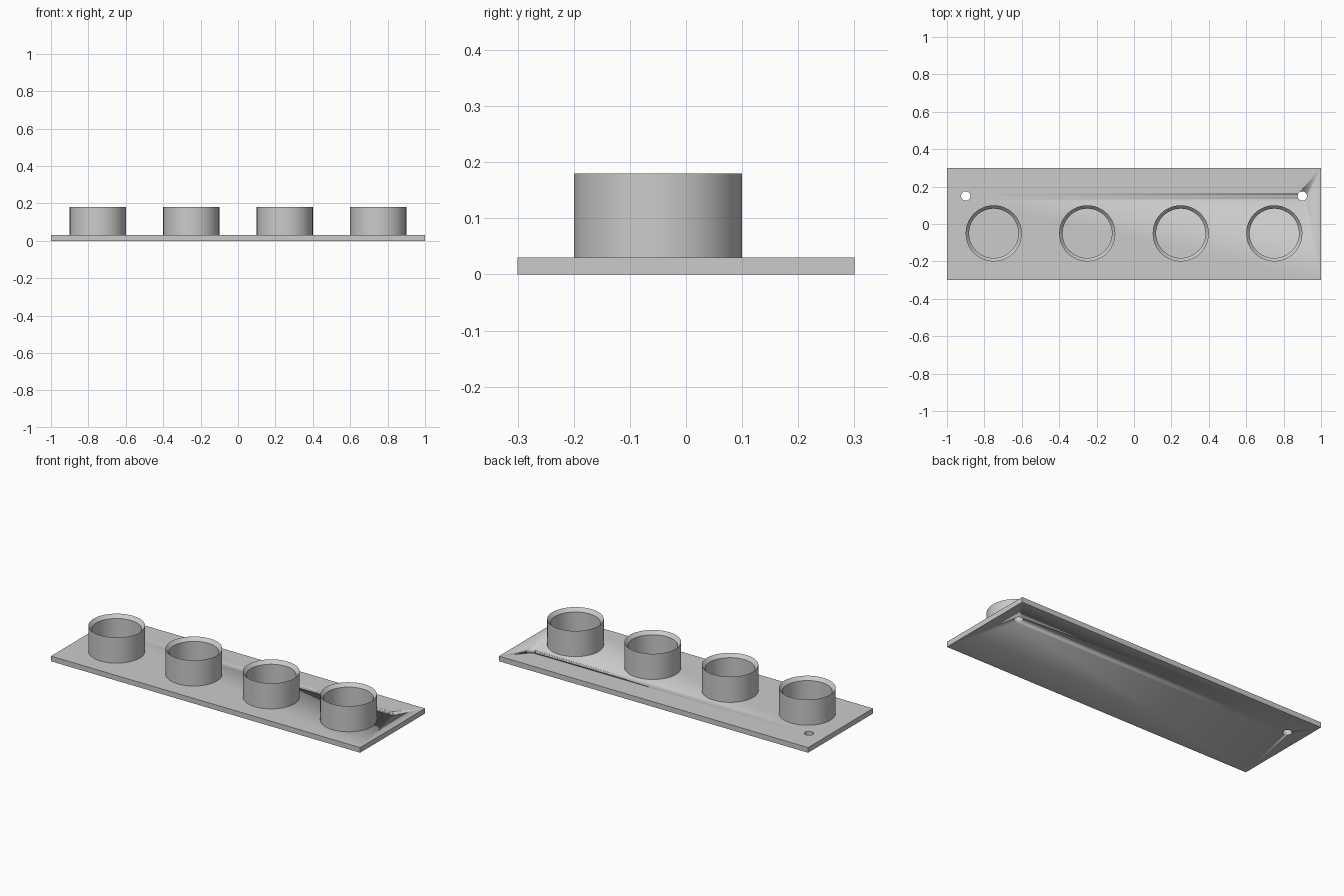
import bpy, bmesh, math

cube = bpy.data.objects.get("Cube")
if cube:
    bpy.data.objects.remove(cube, do_unlink=True)

# Single grey material
grey = bpy.data.materials.new("grey")
grey.use_nodes = True
colour = (0.6, 0.6, 0.6, 1)
grey.diffuse_color = colour
grey.node_tree.nodes["Principled BSDF"].inputs["Base Color"].default_value = colour

THICK, TOP = 0.03, 0.18


def finish(name, bm):
    bmesh.ops.recalc_face_normals(bm, faces=bm.faces)
    mesh = bpy.data.meshes.new(name)
    bm.to_mesh(mesh)
    bm.free()
    obj = bpy.data.objects.new(name, mesh)
    bpy.context.collection.objects.link(obj)
    mesh.materials.append(grey)
    bpy.ops.object.select_all(action="DESELECT")
    obj.select_set(True)
    bpy.context.view_layer.objects.active = obj
    bpy.ops.object.shade_smooth_by_angle(angle=math.radians(25))
    return obj


def ring(bm, radius, z, x, y, sides):
    turn = 2 * math.pi / sides
    return [bm.verts.new((x + radius * math.cos(i * turn), y + radius * math.sin(i * turn), z))
            for i in range(sides)]


def bridge(bm, a, b):
    for i in range(len(a)):
        j = (i + 1) % len(a)
        bm.faces.new((a[i], a[j], b[j], b[i]))


# Base plate with a screw hole near each back corner
bm = bmesh.new()
bmesh.ops.create_cube(bm, size=1)
for v in bm.verts:
    v.co = (v.co.x * 2, v.co.y * 0.6, (v.co.z + 0.5) * THICK)
plate = finish("base_plate", bm)
for side in (-1, 1):
    bm = bmesh.new()
    low, high = (ring(bm, 0.025, z, side * 0.9, 0.15, 24) for z in (-0.05, 0.1))
    bridge(bm, low, high)
    bm.faces.new(low)
    bm.faces.new(high)
    cutter = finish("screw_hole_cutter", bm)
    cutter.hide_render = True
    cutter.hide_set(True)
    cutter.display_type = "WIRE"
    cut = plate.modifiers.new("screw_hole", "BOOLEAN")
    cut.operation = "DIFFERENCE"
    cut.solver = "EXACT"
    cut.object = cutter

# Apply the cuts and drop the cutters
bpy.context.view_layer.objects.active = plate
plate.select_set(True)
for cut in list(plate.modifiers):
    cutter = getattr(cut, "object", None)
    bpy.ops.object.modifier_apply(modifier=cut.name)
    if cutter:
        bpy.data.objects.remove(cutter, do_unlink=True)

# Four open cups, each with a bevelled inner lip
profile = [(0.15, THICK), (0.15, TOP), (0.132, TOP - 0.02), (0.132, THICK)]
for n in range(4):
    bm = bmesh.new()
    rings = [ring(bm, r, z, n * 0.5 - 0.75, -0.05, 64) for r, z in profile]
    for a, b in zip(rings, rings[1:]):
        bridge(bm, a, b)
    finish(f"cup_{n + 1}", bm)
